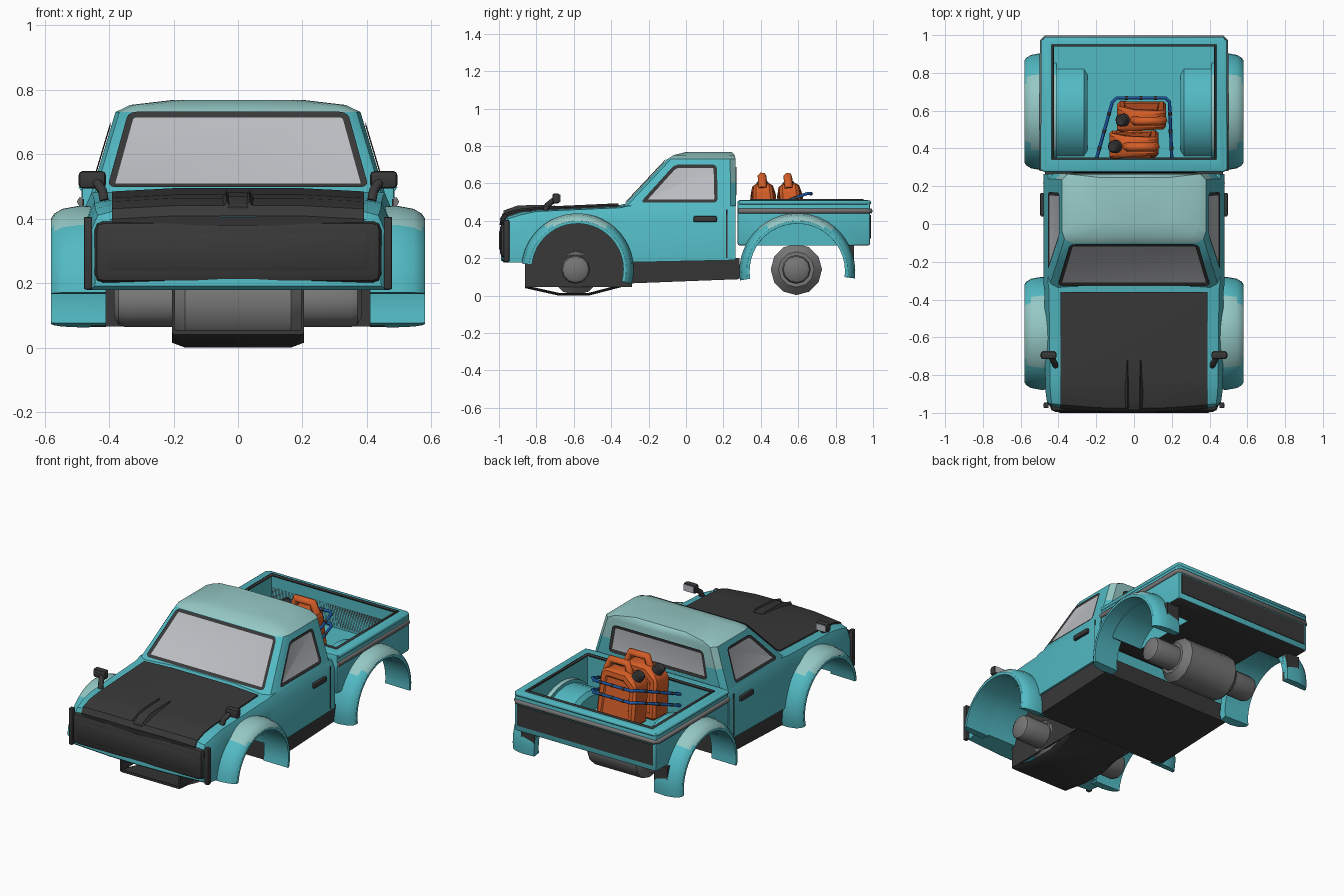
import bpy, bmesh, math
from mathutils import Vector, Matrix

if "Cube" in bpy.data.objects:
    bpy.data.objects.remove(bpy.data.objects["Cube"])

def material(name, *rgb):
    m = bpy.data.materials.new(name)
    m.diffuse_color = (*rgb, 1)
    m.use_nodes = True
    m.node_tree.nodes["Principled BSDF"].inputs["Base Color"].default_value = m.diffuse_color
    return m

TEAL = material("teal paint", .085, .49, .55)
PALE = material("faded teal", .30, .58, .56)
DARK = material("dark trim", .04, .04, .04)
GLASS = material("window grey", .50, .51, .54)
GREY = material("metal grey", .18, .18, .18)
ORANGE = material("can orange", .66, .11, .02)
BLUE = material("strap blue", .012, .10, .38)

def finish(name, bm, *mats, rule=None):
    bmesh.ops.recalc_face_normals(bm, faces=bm.faces)
    bm.normal_update()
    if rule:
        for f in bm.faces:
            f.material_index = rule(f.calc_center_median(), f.normal)
    me = bpy.data.meshes.new(name)
    bm.to_mesh(me)
    bm.free()
    ob = bpy.data.objects.new(name, me)
    bpy.context.collection.objects.link(ob)
    for m in mats:
        me.materials.append(m)
    return ob

def loft(name, rings, *mats, rule=None):
    bm = bmesh.new()
    vs = [[bm.verts.new(p) for p in r] for r in rings]
    n = len(rings[0])
    for a, b in zip(vs, vs[1:]):
        for i in range(n):
            bm.faces.new((a[i], a[(i + 1) % n], b[(i + 1) % n], b[i]))
    bm.faces.new(vs[0])
    bm.faces.new(vs[-1])
    return finish(name, bm, *mats, rule=rule)

def full(half):
    return half + [(-x, y, z) for x, y, z in reversed(half) if x > 1e-6]

def box(name, lo, hi, mat, bevel=0, rule=None, mats=()):
    bm = bmesh.new()
    bmesh.ops.create_cube(bm, size=1)
    for v in bm.verts:
        v.co = [(l + h) / 2 + c * (h - l) for l, h, c in zip(lo, hi, v.co)]
    if bevel:
        bmesh.ops.bevel(bm, geom=bm.edges[:], offset=bevel, segments=2, profile=.5, affect='EDGES')
    return finish(name, bm, mat, *mats, rule=rule)

def lathe_x(name, prof, y, z, *mats, n=12, rule=None):
    return loft(name, [[(x, y + r * math.cos(2 * math.pi * i / n), z + r * math.sin(2 * math.pi * i / n))
                        for i in range(n)] for x, r in prof], *mats, rule=rule)

def tube(name, pts, r, mat, closed=False):
    cu = bpy.data.curves.new(name, 'CURVE')
    cu.dimensions = '3D'
    cu.bevel_depth, cu.bevel_resolution, cu.use_fill_caps = r, 1, True
    sp = cu.splines.new('POLY')
    sp.points.add(len(pts) - 1)
    for p, c in zip(sp.points, pts):
        p.co = (*c, 1)
    sp.use_cyclic_u = closed
    cu.materials.append(mat)
    ob = bpy.data.objects.new(name, cu)
    bpy.context.collection.objects.link(ob)
    return ob

def cut(ob, cutter):
    m = ob.modifiers.new("cut", 'BOOLEAN')
    m.operation, m.object, m.solver = 'DIFFERENCE', cutter, 'EXACT'
    bpy.context.view_layer.objects.active = ob
    bpy.ops.object.modifier_apply(modifier=m.name)
    bpy.data.objects.remove(cutter)

def window(name, pts, out, frame):
    # rounded pane with a raised dark frame
    bm = bmesh.new()
    off = Vector(out).normalized() * .006
    f = bm.faces.new([bm.verts.new(Vector(p) + off) for p in pts])
    f.normal_update()
    if f.normal.dot(off) < 0:
        f.normal_flip()
    bmesh.ops.bevel(bm, geom=bm.verts[:], offset=.025, segments=3, profile=.5, affect='VERTICES')
    f = bm.faces[:][0]
    ring = bmesh.ops.inset_individual(bm, faces=[f], thickness=frame, depth=-.004)['faces']
    for g in ring:
        g.material_index = 1
    me = bpy.data.meshes.new(name)
    bm.to_mesh(me)
    bm.free()
    me.materials.append(GLASS)
    me.materials.append(DARK)
    bpy.context.collection.objects.link(bpy.data.objects.new(name, me))

# lower body: front fascia, wings and doors
def section(y, hw, zb, zs, zt):
    half = [(0, zt), (.2, zt), (.38, zt - .008), (hw - .025, zs + .01), (hw, zs - .05),
            (hw, zb), (.2, zb), (0, zb)]
    bow = .025 if y < -.93 else 0
    return full([(x, y - bow * max(0, 1 - (x / .45) ** 2), z) for x, z in half])
body = loft("body", [section(*s) for s in (
    (-.965, .445, .19, .385, .405), (-.95, .46, .178, .40, .432), (-.89, .468, .178, .42, .455),
    (-.80, .47, .178, .44, .466), (-.35, .475, .178, .46, .485), (-.31, .48, .178, .47, .495),
    (.265, .48, .19, .47, .495))], TEAL, DARK)
for s in (1, -1):
    cut(body, lathe_x("well_cutter", [(s * .2, .255), (s * .7, .255)], -.58, .14, TEAL, DARK, n=32,
                      rule=lambda c, n: int(abs(n.x) > .9)))

# dark hood with raised centre scoop
loft("hood", [full([(0, y - b, z), (.2, y - b * .8, z), (.39, y - b * .2, z - .01),
                    (.39, y, z - .03), (0, y - b, z - .03)])
              for y, z, b in ((-.972, .408, .025), (-.952, .44, .025), (-.89, .463, .01),
                              (-.80, .474, 0), (-.36, .494, 0))], DARK)
for s in (1, -1):
    loft("hood_ridge", [[(s * (.035 - w), y, z - .02), (s * (.035 + w), y, z - .02), (s * .035, y, z)]
                        for y, z, w in ((-.975, .455, .012), (-.9, .482, .014), (-.72, .487, .006))], DARK)
loft("hood_scoop", [full([(0, y, z), (.03, y, z), (.035, y, z - .03), (0, y, z - .03)])
                    for y, z in ((-.985, .435), (-.92, .47), (-.7, .481))], DARK)

# cab upper with faded roof
def cab_ring(z, hw, yf, yb):
    return full([(x, y, z) for x, y in ((0, yf), (hw - .05, yf), (hw - .012, yf + .02), (hw, yf + .06),
                                        (hw, yb - .03), (hw - .03, yb), (0, yb))])
loft("cab", [cab_ring(*r) for r in ((.48, .455, -.335, .268), (.605, .4175, -.2175, .268),
     (.73, .38, -.10, .265), (.752, .335, -.065, .26), (.768, .20, 0, .245))], TEAL, PALE,
     rule=lambda c, n: int(c.z > .73 or (c.z > .6 and n.y > .5)))
wy = lambda z: -.335 + (z - .48) * .94
window("windshield", [(x, wy(z), z) for x, z in ((-.405, .493), (.405, .493), (.34, .727), (-.34, .727))],
       (0, -.7, .68), .02)
window("rear_window", [(x, .268, z) for x, z in ((-.34, .525), (.34, .525), (.31, .70), (-.31, .70))],
       (0, 1, 0), .02)
for s in (1, -1):
    window("side_window", [(s * (.455 - (z - .48) * .3), y, z) for y, z in
           ((-.245, .495), (-.06, .70), (.165, .70), (.17, .495))], (s, 0, .3), .018)
    box("door_handle", (s * .485 - .012, .04, .393), (s * .485 + .012, .165, .425), DARK, .008)
    box("front_corner_trim", (s * .465 - .013, -.975, .18), (s * .465 + .013, -.945, .405), DARK, .005)
    # door seam
    box("door_seam", (s * .48 - .002, .215, .2), (s * .48 + .002, .221, .46), DARK)
    # mirrors
    box("mirror", (s * .452 - .042, -.715, .493), (s * .452 + .042, -.675, .547), DARK, .012)
    box("mirror_glass", (s * .452 - .034, -.676, .50), (s * .452 + .034, -.672, .54), GLASS)
    tube("mirror_stalk", [(s * .415, -.75, .455), (s * .42, -.74, .485), (s * .44, -.70, .515)], .016, DARK)

# grille
def grille_panel(b, name, d):
    box(name, (-.445 + b, -.998 + d, .20 + b), (.445 - b, -.92, .392 - b), DARK, .028)
grille_panel(0, "grille_surround", .004)
grille_panel(.025, "grille_insert", -.002)

# underside
loft("sill_and_floor", [[(-.455, y, z), (.455, y, z), (.47, y, .2), (-.47, y, .2)]
                        for y, z in ((-.31, .065), (.285, .088))], DARK)
for s in (1, -1):
    box("inner_well_panel", (s * .2 - .005, -.86, .045), (s * .2 + .005, -.29, .22), DARK)
loft("skid_plate", [[(-.205, y, z + .015), (.205, y, z + .015), (w, y, z), (-w, y, z)]
                    for y, z, w in ((-.86, .04, .2), (-.68, .0, .165), (-.52, .0, .165), (-.29, .06, .2))], DARK)
for n, y in (("front_axle", -.59), ("rear_axle", .59)):
    prof = [(.385, .045), (.37, .07), (.35, .077), (.205, .077), (.205, .095), (.165, .137)]
    lathe_x(n, [(-x, r) for x, r in prof] + prof[::-1], y, .14, GREY)

# cargo bed: box minus cavity (cavity keeps the wheel tubs) minus wheel wells
bed = box("cargo_bed", (-.485, .275, .268), (.485, .985, .51), TEAL, .012, mats=(DARK,),
          rule=lambda c, n: int(n.z < -.9))
cavity = box("cavity_cutter", (-.435, .342, .295), (.435, .95, .7), TEAL)
for s in (1, -1):
    cut(cavity, lathe_x("tub_cutter", [(s * .245, .26), (s * .265, .285), (s * .6, .285)], .59, .13, TEAL, n=24))
cut(bed, cavity)
for s in (1, -1):
    cut(bed, lathe_x("well_cutter", [(s * .27, .255), (s * .7, .255)], .595, .13, TEAL, n=32))
tube("bed_inner_seal", [(-.43, .347, .51), (.43, .347, .51), (.43, .945, .51), (-.43, .945, .51)], .009, DARK, True)
tube("bed_top_lip", [(-.482, .285, .497), (-.482, .965, .497), (-.467, .98, .497), (.467, .98, .497),
                     (.482, .965, .497), (.482, .285, .497)], .012, TEAL)
tube("bed_rub_strip", [(-.485, .28, .452), (-.485, .965, .452), (-.465, .985, .452), (.465, .985, .452),
                       (.485, .965, .452), (.485, .28, .452)], .015, GREY)
box("tailgate_panel", (-.465, .95, .305), (.465, .989, .432), DARK)

# wheel arches with faded tops
def arch(name, s, yc, zc, R, a0, a1):
    prof = ((.41, R - .04), (.41, R + .005), (.49, R + .01), (.545, R), (.57, R - .015),
            (.58, R - .03), (.58, R - .045))
    rings = []
    for i in range(25):
        a = math.radians(a0 + (a1 - a0) * i / 24)
        rings.append([(s * x, yc + r * math.cos(a), zc + r * math.sin(a)) for x, r in prof])
    loft(name, rings, TEAL, PALE, rule=lambda c, n: int(n.z > .4 and c.z > zc + R * .78))
for s in (1, -1):
    arch("front_arch", s, -.58, .14, .29, -15, 174)
    arch("rear_arch", s, .595, .13, .30, -7, 189)
    box("mud_flap", (s * .455 - .045, .855, .10), (s * .455 + .045, .897, .27), DARK)

# fuel cans
def can(x0, y0, z0, tilt):
    bm = bmesh.new()
    outline = ((-.13, 0), (.13, 0), (.13, .27), (.10, .305), (-.05, .305), (-.13, .25))
    depth = lambda z: .072 if z < .26 else .05
    fs = [[bm.verts.new((x, d * depth(z), z)) for x, z in outline] for d in (-1, 1)]
    for i in range(6):
        j = (i + 1) % 6
        bm.faces.new((fs[0][i], fs[0][j], fs[1][j], fs[1][i]))
    sides = [bm.faces.new(f) for f in fs]
    bmesh.ops.recalc_face_normals(bm, faces=bm.faces)
    bmesh.ops.bevel(bm, geom=bm.edges[:], offset=.015, segments=1, affect='EDGES')
    bm.normal_update()
    big = [f for f in bm.faces if f.calc_area() > .04 and abs(f.normal.y) > .8]
    bmesh.ops.inset_individual(bm, faces=big, thickness=.03)
    bmesh.ops.inset_individual(bm, faces=big, thickness=.008, depth=-.008)
    parts = [finish("fuel_can", bm, ORANGE)]
    parts.append(tube("can_handle", [(-.04, 0, .29), (-.02, 0, .345), (.09, 0, .345), (.115, 0, .28)], .024, ORANGE))
    cap = lathe_x("can_cap", [(0, .034), (.035, .034), (.042, .026)], 0, 0, DARK, n=12)
    cap.data.transform(Matrix.Translation((-.09, 0, .275)) @ Matrix.Rotation(math.radians(40 + 90 - 10 - 180 - 60 + 245), 4, 'Y').inverted())
    parts.append(cap)
    M = Matrix.Translation((x0, y0, z0)) @ Matrix.Rotation(math.radians(tilt), 4, 'X')
    for p in parts:
        p.data.transform(M)
can(0, .425, .295, 3)
can(.04, .58, .295, 6)

# straps with dark clips
for z0, z1 in ((.43, .545), (.36, .47)):
    path = [(-.2, .34, z0), (-.115, .645, z1), (-.09, .668, z1), (.165, .668, z1), (.188, .645, z1), (.2, .34, z0)]
    tube("strap", path, .009, BLUE)
    for a, b in ((0, 1), (2, 3), (4, 5)):
        A, B = Vector(path[a]), Vector(path[b])
        for t in (.2, .5, .8):
            tube("strap_clip", [A.lerp(B, t - .03), A.lerp(B, t + .03)], .0105, DARK)

# smooth shading with sharp edges kept
bpy.ops.object.select_all(action='DESELECT')
for ob in bpy.context.scene.objects:
    if ob.type == 'MESH':
        ob.select_set(True)
        bpy.context.view_layer.objects.active = ob
bpy.ops.object.shade_smooth_by_angle(angle=math.radians(32))
